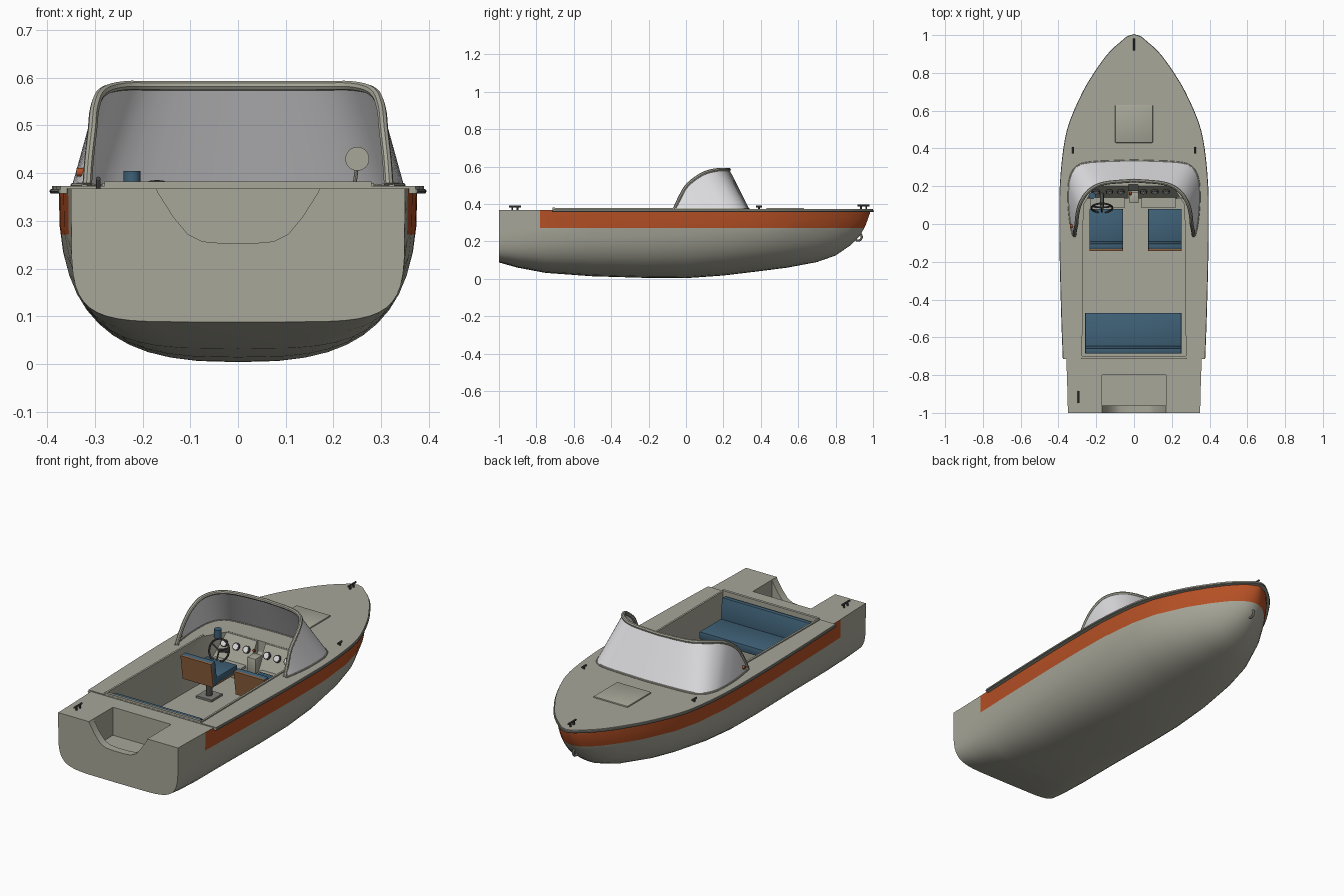
import bpy, bmesh, math
from mathutils import Vector, Matrix

if bpy.data.objects.get("Cube"):
    bpy.data.objects.remove(bpy.data.objects["Cube"])


def material(name, rgb):
    m = bpy.data.materials.new(name)
    m.use_nodes = True
    m.diffuse_color = (*rgb, 1)
    m.node_tree.nodes["Principled BSDF"].inputs["Base Color"].default_value = (*rgb, 1)
    return m


BEIGE = material("warm grey paint", (.39, .385, .32))
ORANGE = material("orange stripe", (.46, .08, .018))
GLASS = material("pale windscreen", (.74, .74, .76))
BLUE = material("blue upholstery", (.05, .12, .185))
WOOD = material("brown wood", (.3, .13, .055))
DARK = material("dark metal", (.07, .07, .065))
TRIM = material("grey trim", (.2, .2, .18))


def finish(name, bm, *mats):
    bmesh.ops.recalc_face_normals(bm, faces=bm.faces)
    mesh = bpy.data.meshes.new(name)
    bm.to_mesh(mesh)
    bm.free()
    for m in mats:
        mesh.materials.append(m)
    ob = bpy.data.objects.new(name, mesh)
    bpy.context.collection.objects.link(ob)
    return ob


def box(name, mat, center, size, tilt=0, bevel=0):
    bm = bmesh.new()
    bmesh.ops.create_cube(bm, size=1)
    bmesh.ops.scale(bm, vec=size, verts=bm.verts)
    if bevel:
        bmesh.ops.bevel(bm, geom=bm.edges[:], offset=bevel, segments=2, affect='EDGES', profile=.5)
    bmesh.ops.rotate(bm, matrix=Matrix.Rotation(math.radians(tilt), 3, 'X'), verts=bm.verts)
    bmesh.ops.translate(bm, vec=center, verts=bm.verts)
    return finish(name, bm, mat)


def rod(name, mat, start, end, radius, sides=16):
    a, b = Vector(start), Vector(end)
    bm = bmesh.new()
    bmesh.ops.create_cone(bm, cap_ends=True, segments=sides, radius1=radius, radius2=radius, depth=(b - a).length)
    turn = (b - a).to_track_quat('Z', 'Y').to_matrix().to_4x4()
    bmesh.ops.transform(bm, matrix=Matrix.Translation((a + b) / 2) @ turn, verts=bm.verts)
    return finish(name, bm, mat)


def prism(name, mat, pts, move):
    bm = bmesh.new()
    face = bm.faces.new([bm.verts.new(p) for p in pts])
    out = bmesh.ops.extrude_face_region(bm, geom=[face])
    bmesh.ops.translate(bm, vec=move, verts=[v for v in out["geom"] if isinstance(v, bmesh.types.BMVert)])
    return finish(name, bm, mat)


def bake(ob):
    # Replace an object by its evaluated mesh
    ev = ob.evaluated_get(bpy.context.evaluated_depsgraph_get())
    mesh = bpy.data.meshes.new_from_object(ev)
    new = bpy.data.objects.new("baked", mesh)
    bpy.context.collection.objects.link(new)
    name = ob.name
    bpy.data.objects.remove(ob)
    new.name = name
    return new


def tube(name, mat, pts, radius, cyclic=False):
    cu = bpy.data.curves.new(name, 'CURVE')
    cu.dimensions = '3D'
    cu.bevel_depth, cu.bevel_resolution, cu.use_fill_caps = radius, 2, True
    sp = cu.splines.new('POLY')
    sp.points.add(len(pts) - 1)
    for p, q in zip(sp.points, pts):
        p.co = (*q, 1)
    sp.use_cyclic_u = cyclic
    cu.materials.append(mat)
    ob = bpy.data.objects.new(name, cu)
    bpy.context.collection.objects.link(ob)
    return bake(ob)


def smooth(pts, steps=4):
    # Catmull-Rom resampling
    p = [Vector(q) for q in pts]
    p = [2 * p[0] - p[1]] + p + [2 * p[-1] - p[-2]]
    out = []
    for a, b, c, d in zip(p, p[1:], p[2:], p[3:]):
        for i in range(steps):
            t = i / steps
            out.append((b * 2 + (c - a) * t + (a * 2 - b * 5 + c * 4 - d) * t * t
                        + (b * 3 - a - c * 3 + d) * t ** 3) / 2)
    return out + [p[-2]]


def mirror_path(pts):
    # Path from the left end over the centre to the right end
    return list(pts) + [Vector((-p[0], p[1], p[2])) for p in reversed(pts[:-1])]


def cut(ob, cutters):
    for c in cutters:
        c.hide_render = True
        mod = ob.modifiers.new("cut", 'BOOLEAN')
        mod.operation, mod.solver, mod.object = 'DIFFERENCE', 'EXACT', c
    return bake(ob)


# Hull stations: y, half width, keel height, section fullness
STATIONS = [(-1, .35, .088, 6), (-.9, .352, .06, 4.6), (-.75, .357, .032, 3.6), (-.5, .366, .014, 3),
            (-.2, .374, .005, 2.8), (0, .376, .004, 2.7), (.2, .374, .018, 2.6), (.4, .355, .042, 2.5),
            (.54, .323, .06, 2.4), (.7, .252, .09, 2.3), (.8, .192, .125, 2.2), (.88, .136, .18, 2.1),
            (.93, .09, .23, 2), (.96, .055, .285, 2), (.985, .006, .355, 2)]
TOP, ARC = .368, 24
bm = bmesh.new()
rings = []
for y, w, keel, n in STATIONS:
    ring = []
    for i in range(ARC + 1):
        t = math.pi * (i / ARC - .5)
        x = w * math.copysign(abs(math.sin(t)) ** (2 / n), t)
        ring.append(bm.verts.new((x, y, TOP - (TOP - keel) * max(math.cos(t), 0) ** (2 / n))))
    rings.append(ring)
for a, b in zip(rings, rings[1:]):
    for i in range(ARC + 1):
        j = (i + 1) % (ARC + 1)
        bm.faces.new((a[i], a[j], b[j], b[i]))
bm.faces.new(rings[0])
bm.faces.new(rings[-1])
bmesh.ops.recalc_face_normals(bm, faces=bm.faces)
for point, normal in (((0, 0, .272), (0, 0, 1)), ((0, -.78, 0), (0, 1, 0))):
    bmesh.ops.bisect_plane(bm, geom=bm.verts[:] + bm.edges[:] + bm.faces[:], plane_co=point, plane_no=normal)
for f in bm.faces:
    c = f.calc_center_median()
    f.material_index = int(c.z > .272 and c.y > -.78 and abs(f.normal.z) < .95)
hull = finish("hull", bm, BEIGE, ORANGE)

# Overhanging deck plate with the rub rail edge
edge = [(w + .014, y, .357) for y, w, k, n in STATIONS if -.7 < y < .97]
edge = [(.372, -.715, .357)] + edge + [(.035, .988, .357), (0, 1, .357)]
outline = mirror_path(smooth(edge, 3))
deck = prism("deck", BEIGE, outline, (0, 0, .016))
tube("rub_rail", TRIM, [(p[0], p[1], .362) for p in outline], .005)

# Cockpit, motor well and transom notch
plan = [(.275, -.7), (.268, .1), (.2, .21)]
plan += [(-x, y) for x, y in reversed(plan)]
cockpit = prism("cockpit_cutter", BEIGE, [(x, y, .135) for x, y in plan], (0, 0, .4))
well = box("well_cutter", BEIGE, (0, -.88, .42), (.34, .16, .4))
notch_side = [(.18, .4), (.168, .36), (.135, .308), (.105, .272), (.075, .257), (.03, .253)]
notch_pts = [(x, -1.1, z) for x, z in notch_side] + [(-x, -1.1, z) for x, z in reversed(notch_side)]
notch = prism("notch_cutter", BEIGE, notch_pts, (0, .2, 0))
cut(hull, [cockpit, well, notch])
cut(deck, [cockpit])
for c in (cockpit, well, notch):
    bpy.data.objects.remove(c)
box("aft_coaming", BEIGE, (0, -.707, .377), (.56, .014, .012))
for s, side in ((1, "left"), (-1, "right")):
    prism(side + "_coaming", BEIGE, [(s * x, y, .371) for x, y in
          ((.275, -.71), (.268, .1), (.278, .1), (.285, -.71))], (0, 0, .008))

# Wraparound windscreen and its frame
top = smooth([(.316, -.06, .376), (.312, -.035, .43), (.305, 0, .492), (.3, .05, .537), (.284, .11, .57),
              (.24, .175, .583), (.16, .215, .583), (0, .23, .583)])
foot = smooth([(.322, -.06, .374), (.334, 0, .374), (.343, .08, .374), (.345, .16, .374), (.338, .24, .374),
               (.305, .3, .374), (.23, .325, .374), (0, .335, .374)])
top, foot = mirror_path(top), mirror_path(foot)
bm = bmesh.new()
rows = [[bm.verts.new(p) for p in path] for path in (foot, top)]
for i in range(len(foot) - 1):
    bm.faces.new((rows[0][i], rows[0][i + 1], rows[1][i + 1], rows[1][i]))
screen = finish("windscreen", bm, GLASS)
solid = screen.modifiers.new("thickness", 'SOLIDIFY')
solid.thickness, solid.offset = .005, 0
bake(screen)
tube("windscreen_frame", BEIGE, top, .01)
tube("windscreen_base", BEIGE, foot, .006)

# Dashboard, gauges, shelves and console
slope = [(.02, .225, .372), (.02, .2, .372), (.02, .135, .25), (.02, .225, .25)]
for x, wide in ((-.25, .22), (-.03, .05), (.02, .23)):
    front = 0 if wide > .1 else .04
    prism("dashboard", BEIGE, [(x, y + front * (y < .22), z) for _, y, z in slope], (wide, 0, 0))
face = Vector((0, -.88, .47))
for x in (-.2, -.13, -.07, .05, .11, .17):
    p = Vector((x, .175, .325))
    rod("gauge_rim", DARK, p, p + face * .01, .019)
    rod("gauge_face", GLASS, p, p + face * .012, .014)
for x in (-.14, .13):
    box("dash_shelf", BEIGE, (x, .125, .255), (.18, .08, .012))
box("console", BEIGE, (.0, .14, .28), (.05, .06, .09), bevel=.004)
rod("switch", ORANGE, (-.02, .17, .335), (-.02, .155, .343), .006)

# Steering wheel
hub = Vector((-.17, .085, .33))
tilt = Matrix.Rotation(math.radians(65), 3, 'X')
ring = [hub + tilt @ Vector((math.cos(a) * .056, math.sin(a) * .056, 0))
        for a in [math.tau * i / 28 for i in range(28)]]
tube("steering_wheel", DARK, ring, .005, True)
for i in (2, 12, 21):
    rod("wheel_spoke", DARK, hub, ring[i], .004, 8)
rod("steering_column", DARK, hub, (-.17, .18, .29), .01)

# Compass, mirror, side light
rod("compass", BLUE, (-.222, .15, .36), (-.222, .15, .405), .018, 20)
rod("mirror_post", BEIGE, (.243, .14, .365), (.25, .14, .42), .004, 8)
rod("mirror", BEIGE, (.25, .132, .43), (.25, .142, .43), .025, 24)
rod("side_light", ORANGE, (-.322, -.01, .402), (-.338, -.01, .402), .009)

# Front chairs
for x, side in ((.163, "left"), (-.147, "right")):
    box(side + "_chair_seat", BLUE, (x, -.01, .268), (.178, .18, .035), bevel=.005)
    box(side + "_chair_pan", WOOD, (x, -.02, .246), (.17, .17, .01))
    box(side + "_chair_back", BLUE, (x, -.11, .31), (.178, .028, .13), 8, .005)
    box(side + "_chair_panel", WOOD, (x, -.129, .308), (.178, .01, .13), 8)
    rod(side + "_chair_post", DARK, (x, -.03, .14), (x, -.03, .245), .016)
    box(side + "_chair_foot", TRIM, (x, -.03, .14), (.09, .09, .012))

# Rear bench
box("bench_base", BEIGE, (0, -.585, .18), (.5, .2, .09))
box("bench_seat", BLUE, (-.004, -.565, .24), (.51, .19, .04), bevel=.004)
box("bench_back", BLUE, (-.004, -.665, .3), (.51, .03, .135), 6, .004)

# Foredeck hatch
hatch = box("hatch", BEIGE, (0, .53, .374), (.2, .2, .012))
mod = hatch.modifiers.new("round", 'BEVEL')
mod.width, mod.segments = .004, 2
bake(hatch)


# Cleats, fairleads and bow eye
def cleat(name, x, y, z):
    for dy in (-.014, .014):
        rod(name + "_post", DARK, (x, y + dy, z - .003), (x, y + dy, z + .02), .005, 8)
    rod(name + "_bar", DARK, (x, y - .032, z + .02), (x, y + .032, z + .02), .005, 8)


cleat("bow_cleat", 0, .95, .373)
cleat("stern_cleat", -.293, -.915, .368)
for x in (-.322, .322):
    rod("fairlead_post", DARK, (x, .39, .37), (x, .39, .387), .005, 8)
    rod("fairlead_bar", DARK, (x, .373, .387), (x, .407, .387), .005, 8)
eye = [(0, .92 + .02 * math.cos(a), .225 + .02 * math.sin(a)) for a in [math.tau * i / 16 for i in range(16)]]
tube("bow_eye", BEIGE, eye, .006, True)

# Smooth shading with sharp edges kept
for ob in bpy.context.scene.objects:
    if ob.type == 'MESH':
        ob.select_set(True)
        bpy.context.view_layer.objects.active = ob
bpy.ops.object.shade_smooth_by_angle(angle=math.radians(32))
